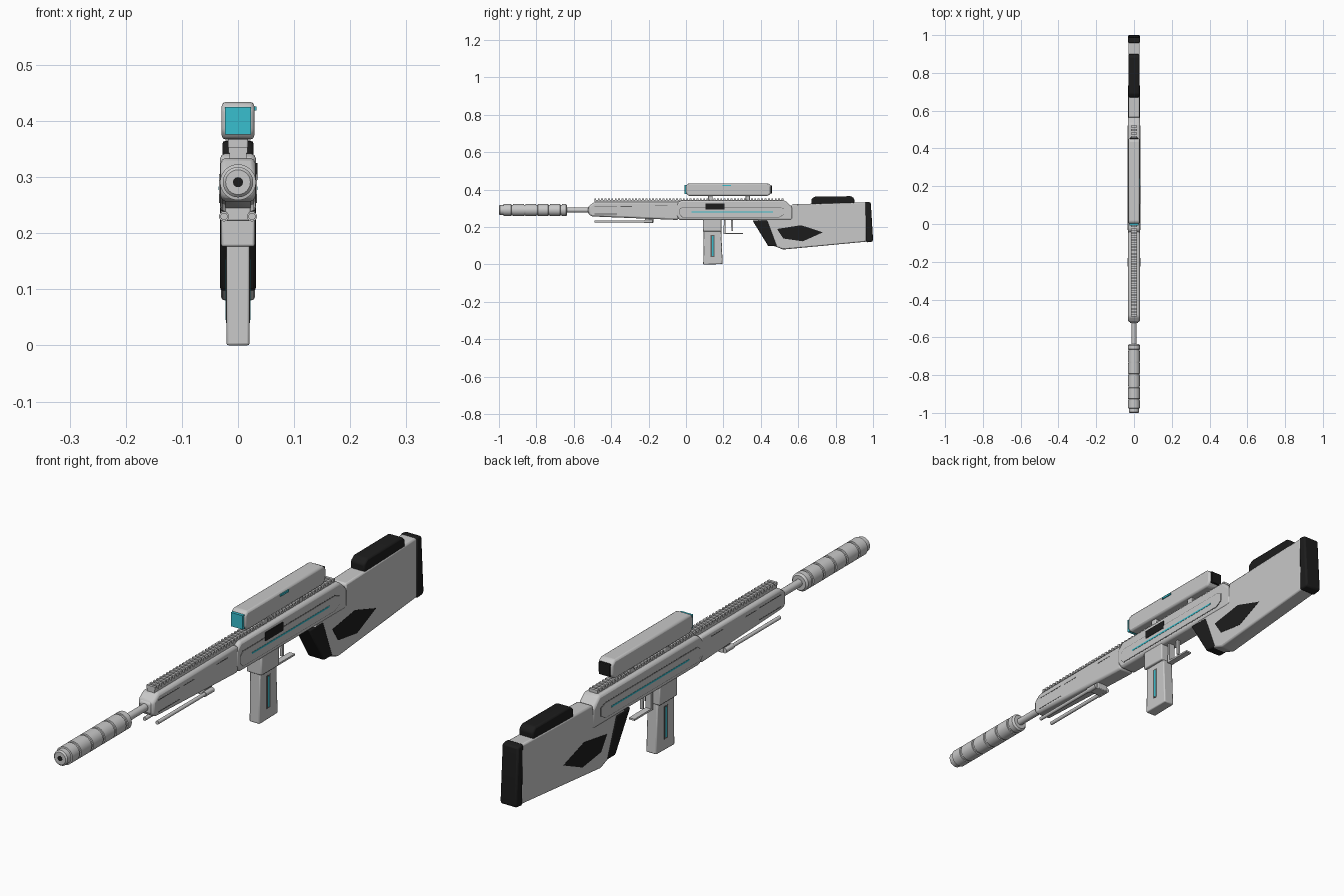
import bpy, bmesh, math
from mathutils import Matrix, Vector


def material(name, rgb):
    m = bpy.data.materials.new(name)
    m.diffuse_color = (*rgb, 1)
    return m


GREY = material("light_grey", (0.58, 0.58, 0.58))
BLACK = material("black", (0.012, 0.012, 0.012))
TEAL = material("teal", (0.04, 0.52, 0.62))
SHADOW = material("groove_grey", (0.12, 0.12, 0.12))


def finish(name, bm, mat, bevel=0, segments=2):
    bmesh.ops.recalc_face_normals(bm, faces=bm.faces)
    me = bpy.data.meshes.new(name)
    bm.to_mesh(me)
    bm.free()
    me.materials.append(mat)
    ob = bpy.data.objects.new(name, me)
    bpy.context.collection.objects.link(ob)
    if bevel:
        mod = ob.modifiers.new("bevel", "BEVEL")
        mod.width, mod.segments = bevel, segments
        mod.limit_method, mod.angle_limit = "ANGLE", math.radians(25)
    bpy.context.view_layer.objects.active = ob
    ob.select_set(True)
    bpy.ops.object.shade_smooth_by_angle(angle=math.radians(35))
    ob.select_set(False)
    return ob


def prism(name, pts, x0, x1, mat, bevel=0, segments=2):
    """Side outline (y, z) extruded from x0 to x1."""
    bm = bmesh.new()
    a = [bm.verts.new((x0, y, z)) for y, z in pts]
    b = [bm.verts.new((x1, y, z)) for y, z in pts]
    bm.faces.new(a)
    bm.faces.new(b[::-1])
    for i in range(len(pts)):
        j = (i + 1) % len(pts)
        bm.faces.new((a[i], b[i], b[j], a[j]))
    return finish(name, bm, mat, bevel, segments)


def rect(y0, y1, z0, z1):
    return [(y0, z0), (y1, z0), (y1, z1), (y0, z1)]


def box(name, w, y0, y1, z0, z1, mat, bevel=0, segments=2):
    return prism(name, rect(y0, y1, z0, z1), -w, w, mat, bevel, segments)


def side_plates(name, pts, x, mat, thick=0.002, sides=(1, -1)):
    for s in sides:
        prism(name + ("_right" if s > 0 else "_left"), pts,
              s * (x - 0.004), s * (x + thick), mat)


def lathe(name, profile, x, z, mat, n=32):
    """Spin a (y, radius) profile about an axis running along y."""
    bm = bmesh.new()
    rings = [[bm.verts.new((x + r * math.cos(t * math.tau / n), y,
                            z + r * math.sin(t * math.tau / n))) for t in range(n)]
             for y, r in profile]
    for p, q in zip(rings, rings[1:]):
        for i in range(n):
            bm.faces.new((p[i], p[(i + 1) % n], q[(i + 1) % n], q[i]))
    bm.faces.new(rings[0])
    bm.faces.new(rings[-1])
    return finish(name, bm, mat)


def rod(name, y0, y1, r, x, z, mat, n=16):
    return lathe(name, [(y0, r), (y1, r)], x, z, mat, n)


# suppressor with ring grooves, bore and barrel
AXIS = 0.291
prof = [(-1.0, 0.022), (-0.995, 0.027), (-0.976, 0.027), (-0.975, 0.032)]
for g in (-0.93, -0.862, -0.797, -0.732, -0.668):
    prof += [(g - 0.005, 0.032), (g - 0.004, 0.028), (g + 0.004, 0.028), (g + 0.005, 0.032)]
prof += [(-0.642, 0.032), (-0.635, 0.026)]
lathe("suppressor", prof, 0, AXIS, GREY)
rod("bore", -1.001, -0.99, 0.009, 0, AXIS, BLACK)
rod("barrel", -0.64, -0.5, 0.013, 0, AXIS, GREY, 24)

# handguard with slots
prism("handguard", [(-0.52, 0.268), (-0.505, 0.257), (-0.04, 0.238), (-0.04, 0.334),
                    (-0.49, 0.334), (-0.52, 0.312)], -0.031, 0.031, GREY, 0.009)
prism("handguard_front_lip", [(-0.524, 0.274), (-0.51, 0.265), (-0.51, 0.318), (-0.524, 0.306)],
      -0.022, 0.022, GREY, 0.004)
for i, (y0, y1, z) in enumerate([(-0.49, -0.37, 0.312), (-0.49, -0.37, 0.27),
                                 (-0.35, -0.29, 0.31), (-0.165, -0.10, 0.314)]):
    side_plates("handguard_slot_%d" % i, rect(y0, y1, z - 0.0015, z + 0.0015),
                0.031, SHADOW, 0.0006)

# receiver with raised side panels and light strips
prism("receiver", [(-0.055, 0.262), (-0.035, 0.237), (0.57, 0.237), (0.57, 0.305),
                   (0.53, 0.342), (-0.03, 0.342), (-0.055, 0.318)],
      -0.032, 0.032, GREY, 0.009)
panel = [(-0.035, 0.268), (-0.02, 0.252), (0.50, 0.252), (0.525, 0.268),
         (0.525, 0.298), (0.50, 0.308), (-0.02, 0.308), (-0.035, 0.295)]
side_plates("receiver_panel_gap", panel, 0.032, SHADOW, 0.0005)
inner = [(0.245 + (y - 0.245) * 0.992, 0.28 + (z - 0.28) * 0.93) for y, z in panel]
side_plates("receiver_panel", inner, 0.032, GREY, 0.0015)
side_plates("light_strip", rect(0.03, 0.465, 0.2775, 0.2835), 0.032, TEAL, 0.0024)
side_plates("ejection_port", rect(0.105, 0.205, 0.295, 0.325), 0.032, BLACK, 0.003, (1,))

# top rail with teeth
bm = bmesh.new()


def add_box(c, s):
    bmesh.ops.create_cube(bm, size=1, matrix=Matrix.Translation(Vector(c))
                          @ Matrix.Diagonal((*s, 1)))


add_box((0, 0.015, 0.339), (0.03, 1.01, 0.012))
for i in range(56):
    add_box((0, -0.485 + i * 0.0182, 0.3485), (0.034, 0.010, 0.011))
finish("top_rail", bm, GREY)

# scope with lens, rear cap, mounts and button
prism("scope", [(0.0, 0.382), (0.012, 0.367), (0.44, 0.367), (0.455, 0.382),
                (0.455, 0.42), (0.44, 0.434), (0.012, 0.434), (0.0, 0.422)],
      -0.029, 0.029, GREY, 0.007)
box("scope_lens", 0.0235, -0.007, 0.03, 0.376, 0.425, TEAL)
box("scope_rear_cap", 0.022, 0.43, 0.459, 0.379, 0.423, BLACK, 0.002)
for nm, y in (("front", 0.13), ("rear", 0.33)):
    box("scope_mount_" + nm, 0.018, y - 0.012, y + 0.012, 0.343, 0.372, GREY, 0.003)
prism("scope_button", rect(0.195, 0.24, 0.419, 0.426), 0.024, 0.033, TEAL)

# stock, grip, butt pad and cheek rest
prism("stock", [(0.40, 0.245), (0.365, 0.225), (0.455, 0.105), (0.52, 0.08), (0.965, 0.122),
                (0.965, 0.333), (0.565, 0.322), (0.55, 0.245)], -0.03, 0.03, GREY, 0.006)
prism("grip_pad", [(0.355, 0.236), (0.435, 0.236), (0.487, 0.098), (0.44, 0.098)],
      -0.032, 0.032, BLACK, 0.005)
side_plates("stock_inset", [(0.487, 0.19), (0.615, 0.21), (0.732, 0.172), (0.625, 0.124),
                            (0.52, 0.139)], 0.03, BLACK, 0.001)
prism("butt_pad", [(0.963, 0.118), (0.998, 0.122), (1.0, 0.135), (0.988, 0.332), (0.958, 0.336)],
      -0.032, 0.032, BLACK, 0.006)
prism("cheek_rest", [(0.67, 0.318), (0.90, 0.322), (0.90, 0.352), (0.885, 0.365),
                     (0.69, 0.364), (0.67, 0.35)], -0.028, 0.028, BLACK, 0.006)

# magazine well and magazine with light strips
box("magazine_well", 0.03, 0.09, 0.19, 0.176, 0.245, GREY, 0.004)
prism("magazine", [(0.092, 0.0), (0.196, 0.002), (0.188, 0.19), (0.095, 0.19)],
      -0.0205, 0.0205, GREY, 0.004)
side_plates("magazine_slot", rect(0.132, 0.152, 0.04, 0.158), 0.0205, SHADOW, 0.0006)
side_plates("magazine_light", rect(0.138, 0.146, 0.045, 0.153), 0.0205, TEAL, 0.0015)

# trigger and guard
prism("trigger_guard", [(0.20, 0.162), (0.305, 0.162), (0.305, 0.168), (0.212, 0.169),
                        (0.212, 0.24), (0.203, 0.24)], -0.011, 0.011, GREY)
prism("trigger", [(0.24, 0.24), (0.25, 0.24), (0.25, 0.18), (0.243, 0.18)],
      -0.005, 0.005, GREY)

# folded bipod under the handguard
for s, nm in ((1, "right"), (-1, "left")):
    rod("bipod_leg_" + nm, -0.49, -0.19, 0.0065, s * 0.025, 0.23, GREY)
    rod("bipod_joint_" + nm, -0.225, -0.18, 0.009, s * 0.025, 0.23, GREY)
box("bipod_block", 0.022, -0.22, -0.175, 0.222, 0.25, GREY, 0.003)
